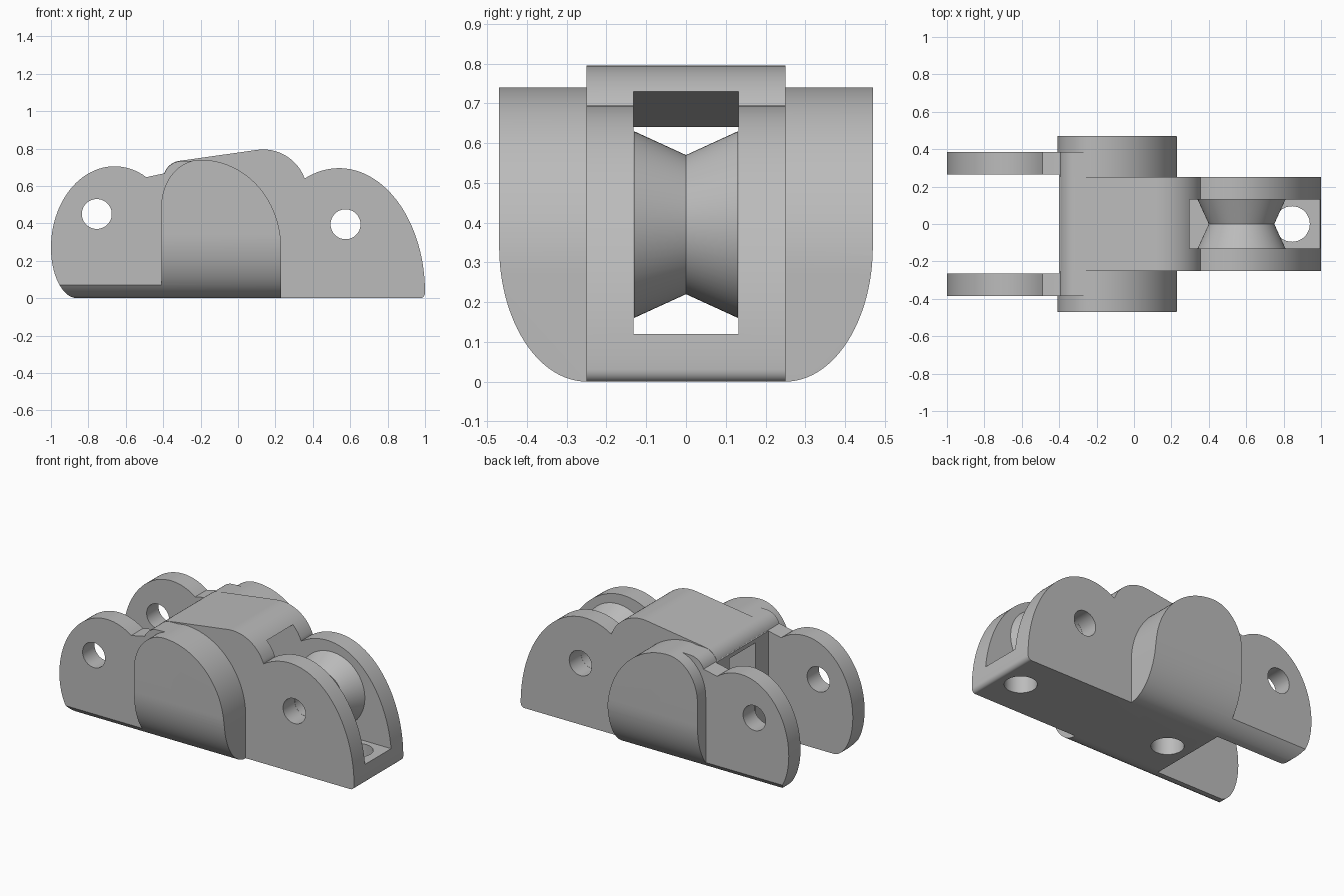
import bpy, bmesh
from math import sin, cos, radians, tau
from mathutils import Matrix, Vector

cube = bpy.data.objects.get("Cube")
if cube:
    bpy.data.objects.remove(cube, do_unlink=True)

grey = bpy.data.materials.new("plain_grey")
grey.use_nodes = True
grey.diffuse_color = (0.5, 0.5, 0.5, 1)
grey.node_tree.nodes["Principled BSDF"].inputs["Base Color"].default_value = (0.5, 0.5, 0.5, 1)


def arc(cx, cz, rx, rz, start, end, steps=20):
    angles = [radians(start + (end - start) * i / steps) for i in range(steps + 1)]
    return [(cx + rx * cos(a), cz + rz * sin(a)) for a in angles]


def finish(name, bm):
    bmesh.ops.remove_doubles(bm, verts=bm.verts, dist=1e-5)
    bmesh.ops.recalc_face_normals(bm, faces=bm.faces)
    mesh = bpy.data.meshes.new(name)
    bm.to_mesh(mesh)
    bm.free()
    mesh.materials.append(grey)
    obj = bpy.data.objects.new(name, mesh)
    bpy.context.collection.objects.link(obj)
    return obj


def prism(name, profile, low, high, axis="y"):
    """Extrude a closed 2D profile between two positions on an axis."""
    place = {"x": lambda p, t: (t, p[0], p[1]),
             "y": lambda p, t: (p[0], t, p[1]),
             "z": lambda p, t: (p[0], p[1], t)}[axis]
    bm = bmesh.new()
    face = bm.faces.new([bm.verts.new(place(p, low)) for p in profile])
    moved = bmesh.ops.extrude_face_region(bm, geom=[face])["geom"]
    shift = Vector(place((0, 0), high - low))
    bmesh.ops.translate(bm, vec=shift, verts=[g for g in moved if isinstance(g, bmesh.types.BMVert)])
    return finish(name, bm)


def combine(target, tool, operation):
    """Apply a boolean and discard its tool."""
    mod = target.modifiers.new("shape", "BOOLEAN")
    mod.operation, mod.object, mod.solver = operation, tool, "EXACT"
    bpy.context.view_layer.update()
    graph = bpy.context.evaluated_depsgraph_get()
    result = bpy.data.meshes.new_from_object(target.evaluated_get(graph))
    target.modifiers.clear()
    target.data = result
    bpy.data.objects.remove(tool, do_unlink=True)


def smooth(obj):
    bpy.ops.object.select_all(action="DESELECT")
    obj.select_set(True)
    bpy.context.view_layer.objects.active = obj
    bpy.ops.object.shade_smooth_by_angle(angle=radians(30))


# Central body with the ears around the roller
housing = prism("housing",
                [(-0.4, 0)] + arc(0.975, 0.03, 0.025, 0.03, -90, 0, 8)
                + arc(0.54, 0.03, 0.46, 0.665, 0, 113.7, 40)[1:]
                + arc(0.135, 0.56, 0.235, 0.235, 20.6, 97)
                + arc(-0.3, 0.635, 0.1, 0.1, 97, 160, 10) + [(-0.4, 0.665)],
                -0.25, 0.25)

# Wide side bulges and the forked arms
bulge = prism("side_bulges",
              [(-0.41, 0), (0.23, 0)] + arc(-0.2, 0.27, 0.43, 0.47, 0, 90, 32)
              + arc(-0.2, 0.49, 0.21, 0.25, 90, 180)[1:],
              -0.47, 0.47)
arms = prism("fork_arms",
             [(-0.2, 0), (-0.2, 0.736)] + arc(-0.3, 0.633, 0.1, 0.1, 97, 160, 10)
             + [(-0.41, 0.664)] + arc(-0.66, 0.27, 0.34, 0.435, 60, 180, 32)
             + arc(-0.86, 0.27, 0.14, 0.27, 180, 270)[1:],
             -0.385, 0.385)
gap = prism("fork_gap", [(-1.2, -0.2), (-0.4, -0.2), (-0.4, 1), (-1.2, 1)], -0.265, 0.265)
combine(bulge, arms, "UNION")
combine(bulge, gap, "DIFFERENCE")

# Rounded lower edges of the wide parts
section = (arc(0.25, 0.34, 0.22, 0.34, -90, 0, 24) + [(0.47, 1), (-0.47, 1)]
           + arc(-0.25, 0.34, 0.22, 0.34, 180, 270, 24))
combine(bulge, prism("lower_rounding", section, -1.2, 1.2, "x"), "INTERSECT")
combine(housing, bulge, "UNION")

# Tunnel under the sloping roof, open around the roller
tunnel = prism("tunnel", [(-0.5, 0.12), (1.2, 0.12), (1.2, 0.846), (-0.5, 0.627)], -0.132, 0.132)
combine(housing, tunnel, "DIFFERENCE")

# Pin holes across the width, drain holes through the floor
for x, z in ((-0.755, 0.45), (0.575, 0.395)):
    combine(housing, prism("pin_hole", arc(x, z, 0.08, 0.08, 0, 352.5, 47), -0.6, 0.6), "DIFFERENCE")
for x in (0.845, -0.25):
    combine(housing, prism("floor_hole", arc(x, 0, 0.095, 0.095, 0, 352.5, 47), -0.1, 0.2, "z"), "DIFFERENCE")
smooth(housing)

# Grooved roller with a bore
bm = bmesh.new()
outline = [(-0.131, 0.235), (0, 0.175), (0.131, 0.235), (0.131, 0.08), (-0.131, 0.08)]
ring = [bm.verts.new((0, y, r)) for y, r in outline]
edges = [bm.edges.new((ring[i], ring[(i + 1) % 5])) for i in range(5)]
bmesh.ops.spin(bm, geom=ring + edges, axis=(0, 1, 0), cent=(0, 0, 0), angle=tau, steps=64)
bm.transform(Matrix.Translation((0.575, 0, 0.395)))
roller = finish("roller", bm)
smooth(roller)
